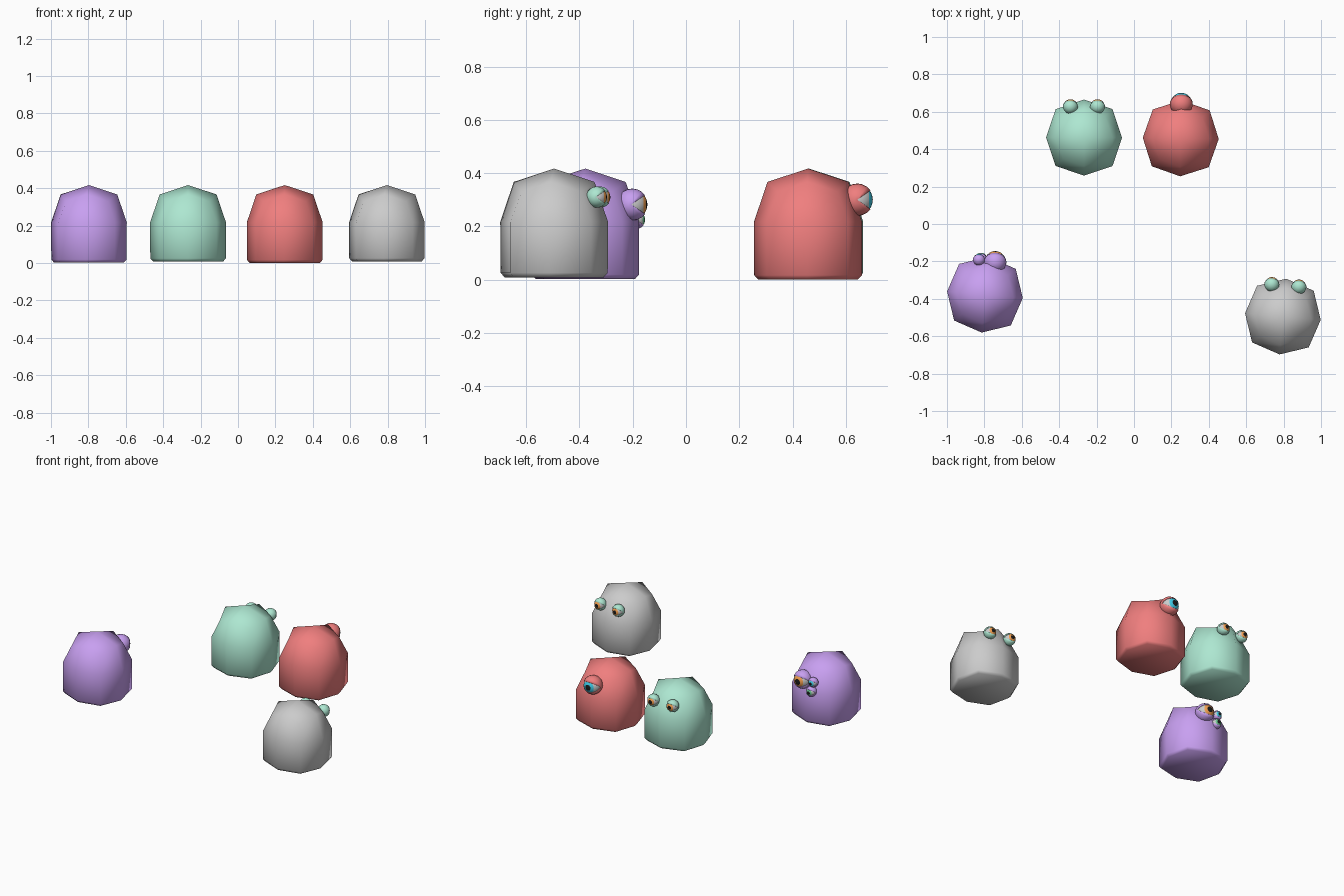
import bpy, bmesh, math
from mathutils import Matrix, Vector

if "Cube" in bpy.data.objects:
    bpy.data.objects.remove(bpy.data.objects["Cube"])


def material(name, rgb):
    m = bpy.data.materials.new(name)
    m.diffuse_color = (*rgb, 1)
    m.use_nodes = True
    m.node_tree.nodes["Principled BSDF"].inputs["Base Color"].default_value = m.diffuse_color
    return m


PURPLE = material("purple", (0.58, 0.35, 0.88))
GREEN = material("green", (0.42, 0.80, 0.64))
RED = material("red", (0.87, 0.21, 0.21))
WHITE = material("eye_white", (0.8, 0.8, 0.8))
BLACK = material("pupil", (0.01, 0.01, 0.01))
BLUE = material("blue_iris", (0.05, 0.6, 0.8))
ORANGE = material("orange_iris", (0.9, 0.35, 0.08))
LIME = material("green_iris", (0.15, 0.6, 0.3))


def finish(bm, name, mats, loc, turn=0):
    me = bpy.data.meshes.new(name)
    bmesh.ops.recalc_face_normals(bm, faces=bm.faces)
    for f in bm.faces:
        f.smooth = True
    bm.to_mesh(me)
    bm.free()
    for m in mats:
        me.materials.append(m)
    ob = bpy.data.objects.new(name, me)
    ob.location = loc
    ob.rotation_euler.z = math.radians(turn)
    bpy.context.collection.objects.link(ob)
    return ob


def body(name, x, y, base, turn, mat):
    """Rounded-cube dome standing on a straight eight-sided wall."""
    bm = bmesh.new()
    mid = 0.217

    def ring(r_side, r_corner, z_side, z_corner):
        out = []
        for i in range(8):
            a = i * math.pi / 4
            r, z = (r_corner, z_corner) if i % 2 else (r_side, z_side)
            out.append(bm.verts.new((r * math.cos(a), r * math.sin(a), z)))
        return out

    c = math.sqrt(2)
    rings = [ring(0.187, 0.142 * c, base, base),
             ring(0.202, 0.152 * c, base + 0.017, base + 0.017),
             ring(0.203, 0.152 * c, mid, mid),
             ring(0.152, 0.113 * c, mid + 0.150, mid + 0.113)]
    for lo, hi in zip(rings, rings[1:]):
        for i in range(8):
            j = (i + 1) % 8
            bm.faces.new((lo[i], lo[j], hi[j], hi[i]))
    bm.faces.new(rings[0][::-1])
    apex = bm.verts.new((0, 0, mid + 0.2))
    top = rings[3]
    for i in range(0, 8, 2):
        bm.faces.new((apex, top[i], top[i + 1], top[(i + 2) % 8]))
    finish(bm, name, [mat] if mat else [], (x, y, 0), turn)


def eye(name, x, y, z, r, lid_mat, iris_mat, turn=0):
    # Eyeball with its pole facing backward; iris and pupil are caps
    bm = bmesh.new()
    bmesh.ops.create_uvsphere(bm, u_segments=16, v_segments=18, radius=r * 0.95,
                              matrix=Matrix.Rotation(-math.pi / 2, 4, 'X'))
    for f in bm.faces:
        ang = math.degrees(f.calc_center_median().angle(Vector((0, 1, 0))))
        f.material_index = 2 if ang < 20 else 1 if ang < 40 else 0
    finish(bm, name + "_ball", [WHITE, iris_mat, BLACK], (x, y, z), turn)

    # Eyelids: sphere around the sideways axis with an open wedge
    bm = bmesh.new()
    bmesh.ops.create_uvsphere(bm, u_segments=20, v_segments=12, radius=r,
                              matrix=Matrix.Rotation(math.pi / 2, 4, 'Y'))
    gap = []
    for f in bm.faces:
        p = f.calc_center_median()
        if abs(math.atan2(p.z, p.y)) < math.radians(38):
            gap.append(f)
    bmesh.ops.delete(bm, geom=gap, context='FACES')
    ob = finish(bm, name + "_lids", [lid_mat], (x, y, z), turn)
    mod = ob.modifiers.new("thickness", 'SOLIDIFY')
    mod.thickness = r * 0.06


# Bodies
body("purple_body", -0.797, -0.378, 0.002, -5, PURPLE)
body("green_body", -0.267, 0.462, 0.008, 0, GREEN)
body("red_body", 0.250, 0.458, 0.0, -1, RED)
body("grey_body", 0.796, -0.495, 0.009, -5, None)

# One large red eye
eye("red_eye", 0.253, 0.643, 0.30, 0.061, RED, BLUE)

# Pairs of green eyes
for side, gx, wx, wy in (("left", -0.340, 0.737, -0.322),
                         ("right", -0.195, 0.882, -0.335)):
    eye("green_eye_" + side, gx, 0.629, 0.31, 0.040, GREEN, ORANGE)
    eye("grey_eye_" + side, wx, wy, 0.31, 0.040, GREEN, ORANGE, -5)

# Three purple eyes
eye("purple_eye_large", -0.742, -0.202, 0.282, 0.060, PURPLE, ORANGE, -3)
eye("purple_eye_upper", -0.829, -0.190, 0.288, 0.032, PURPLE, BLUE, -3)
eye("purple_eye_lower", -0.818, -0.186, 0.225, 0.034, PURPLE, LIME, -3)
